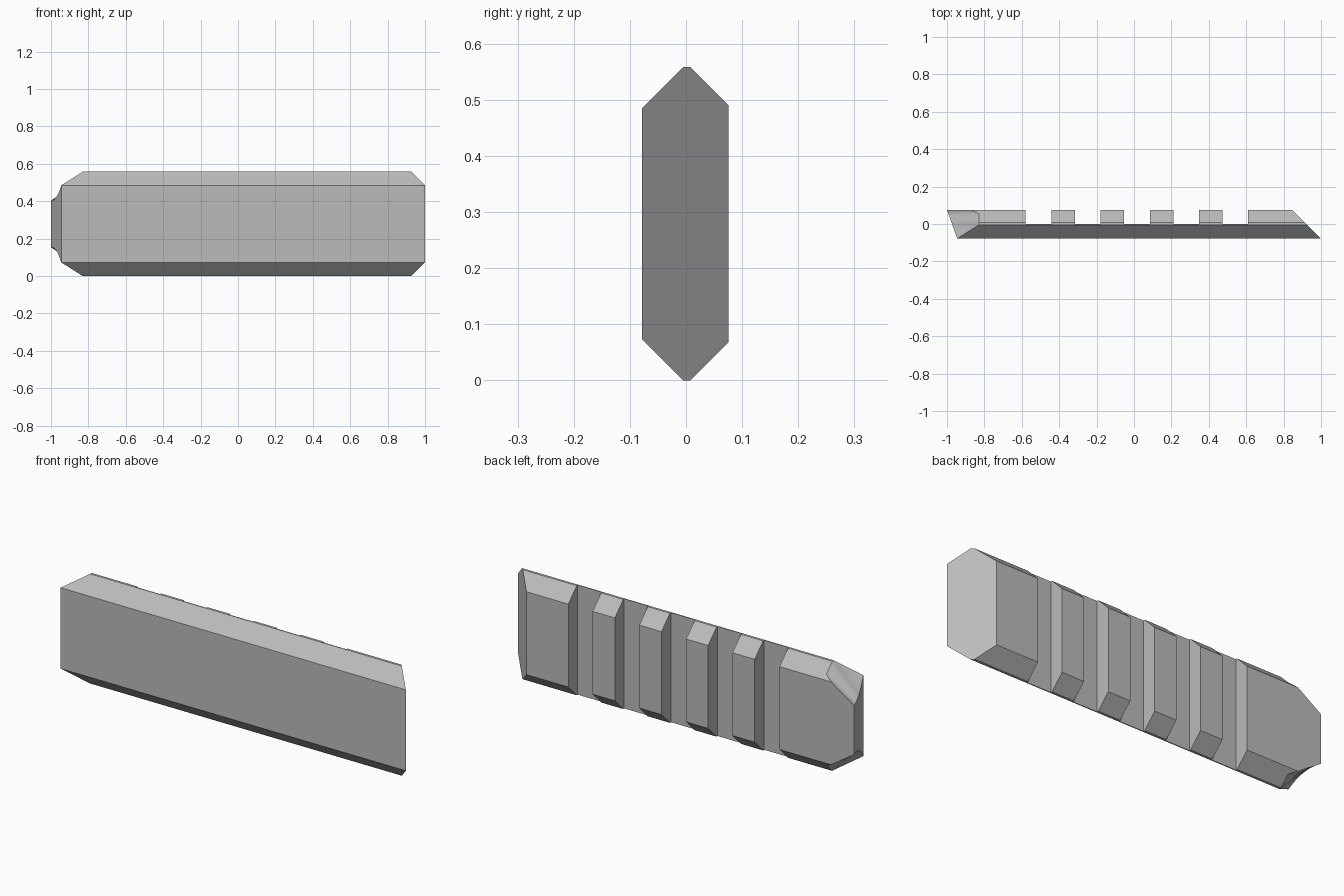
import bpy
import bmesh

if "Cube" in bpy.data.objects:
    bpy.data.objects.remove(bpy.data.objects["Cube"])

MID_Z = 0.279


def interp(y, table):
    """Piecewise linear lookup in a list of (y, value) pairs."""
    for (y0, v0), (y1, v1) in zip(table, table[1:]):
        if y <= y1:
            return v0 + (v1 - v0) * (y - y0) / (y1 - y0)
    return table[-1][1]


grey = bpy.data.materials.new("mid grey")
grey.use_nodes = True
colour = (0.5, 0.5, 0.5, 1)
grey.diffuse_color = colour
grey.node_tree.nodes["Principled BSDF"].inputs["Base Color"].default_value = colour

# Profiles across the depth: half height, start of the scooped end, end face
FRONT, BACK = -0.078, 0.076
half_height = [(FRONT, 0.206), (-0.005, 0.279), (0.008, 0.279), (BACK, 0.211)]
scoop_start = [(FRONT, -0.945), (-0.005, -0.83), (0.055, -0.83), (BACK, -0.87)]
end_x = [(FRONT, -0.945), (BACK, -1)]


def end_half(y):
    """Half height of the end face, falling along a concave curve."""
    t = (BACK - y) / (BACK - FRONT)
    return 0.125 + 0.081 * t ** 2.3


# Rail body: loft of slices from the front to the back
bm = bmesh.new()
stations = [FRONT, -0.066, -0.054, -0.042, -0.03, -0.018, -0.005, 0.008,
            0.02, 0.032, 0.044, 0.055, 0.066, BACK]
loops = []
for y in stations:
    h, xs, xe, ze = interp(y, half_height), interp(y, scoop_start), interp(y, end_x), end_half(y)
    xr = 0.922 - y
    outline = [(xr, -h), (xr, h), (xs, h), (xe, ze), (xe, -ze), (xs, -h)]
    loops.append([bm.verts.new((x, y, MID_Z + z)) for x, z in outline])
for a, b in zip(loops, loops[1:]):
    for i in range(6):
        j = (i + 1) % 6
        face = bm.faces.new((a[i], a[j], b[j], b[i]))
        face.smooth = i in (2, 4)      # only the scooped corners are rounded
bm.faces.new(loops[0])
bm.faces.new(loops[-1])
bmesh.ops.remove_doubles(bm, verts=bm.verts, dist=0.0005)
bmesh.ops.dissolve_degenerate(bm, edges=bm.edges, dist=0.0001)
bmesh.ops.recalc_face_normals(bm, faces=bm.faces)
mesh = bpy.data.meshes.new("rail_body")
bm.to_mesh(mesh)
bm.free()
mesh.materials.append(grey)
rail = bpy.data.objects.new("rail_body", mesh)
bpy.context.collection.objects.link(rail)

# Cross slots in the back half
bm = bmesh.new()
for left, right in [(-0.58, -0.44), (-0.315, -0.178), (-0.054, 0.085),
                    (0.21, 0.348), (0.473, 0.61)]:
    box = bmesh.ops.create_cube(bm, size=1)["verts"]
    bmesh.ops.scale(bm, vec=(right - left, 0.2, 1), verts=box)
    bmesh.ops.translate(bm, vec=((left + right) / 2, 0.1, MID_Z), verts=box)
cut_mesh = bpy.data.meshes.new("slot_cutter")
bm.to_mesh(cut_mesh)
bm.free()
cut_mesh.materials.append(grey)
cutter = bpy.data.objects.new("slot_cutter", cut_mesh)
cutter.hide_render = True
bpy.context.collection.objects.link(cutter)

cut = rail.modifiers.new("slots", "BOOLEAN")
cut.operation = "DIFFERENCE"
cut.solver = "EXACT"
cut.object = cutter
bpy.context.view_layer.objects.active = rail
rail.select_set(True)
bpy.ops.object.modifier_apply(modifier=cut.name)
bpy.data.objects.remove(cutter)
